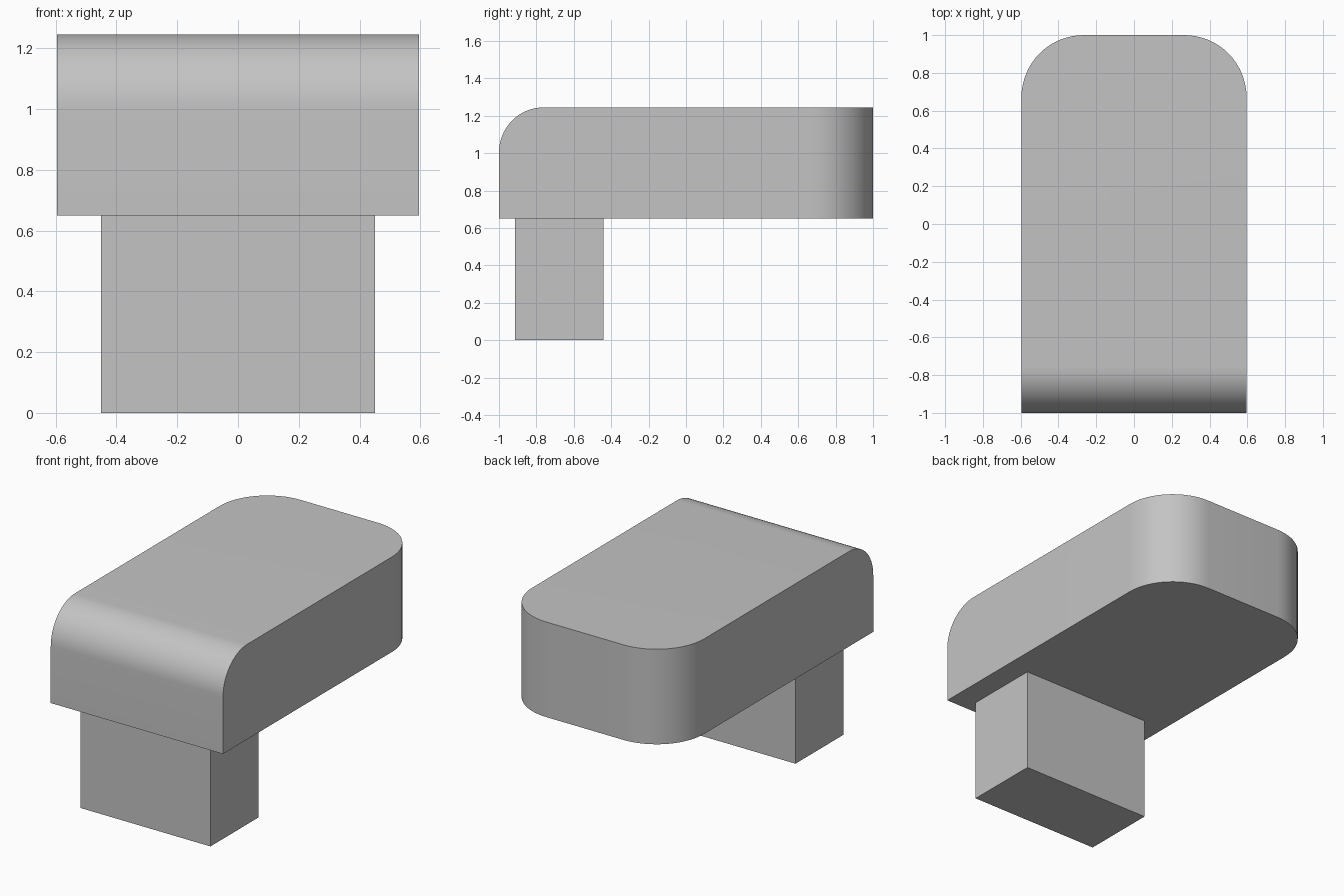
import bpy
import bmesh
from math import radians
from mathutils import Vector

default = bpy.data.objects.get("Cube")
if default:
    bpy.data.objects.remove(default, do_unlink=True)

# One plain grey for the whole model
grey = bpy.data.materials.new("light_grey")
grey.use_nodes = True
colour = (0.55, 0.55, 0.55, 1)
grey.diffuse_color = colour
grey.node_tree.nodes["Principled BSDF"].inputs["Base Color"].default_value = colour


def box(low, high):
    """Box between two corners, as a bmesh."""
    bm = bmesh.new()
    bmesh.ops.create_cube(bm, size=1)
    low, high = Vector(low), Vector(high)
    for v in bm.verts:
        v.co = (low + high) / 2 + v.co * (high - low)
    return bm


def round_edges(bm, radius, rule):
    """Round every edge whose midpoint passes the rule."""
    edges = [e for e in bm.edges if rule((e.verts[0].co + e.verts[1].co) / 2)]
    bmesh.ops.bevel(bm, geom=edges, offset=radius, offset_type="OFFSET",
                    segments=16, profile=0.5, affect="EDGES")


def finish(bm, name):
    mesh = bpy.data.meshes.new(name)
    bmesh.ops.recalc_face_normals(bm, faces=bm.faces)
    bm.to_mesh(mesh)
    bm.free()
    mesh.materials.append(grey)
    obj = bpy.data.objects.new(name, mesh)
    bpy.context.collection.objects.link(obj)
    bpy.ops.object.select_all(action="DESELECT")
    obj.select_set(True)
    bpy.context.view_layer.objects.active = obj
    bpy.ops.object.shade_smooth_by_angle(angle=radians(30))


HALF_WIDTH, BASE, TOP = 0.596, 0.65, 1.245
MIDDLE = (BASE + TOP) / 2

# Head: rounded upright corners at the back, rounded top edge at the front
head = box((-HALF_WIDTH, -1, BASE), (HALF_WIDTH, 1, TOP))
round_edges(head, 0.33, lambda m: m.y > 0.99 and abs(m.z - MIDDLE) < 0.01)
round_edges(head, 0.24, lambda m: m.y < -0.99 and m.z > TOP - 0.01)
finish(head, "head")

# Stem: plain block under the front end
finish(box((-0.45, -0.915, 0), (0.45, -0.44, BASE)), "stem")
